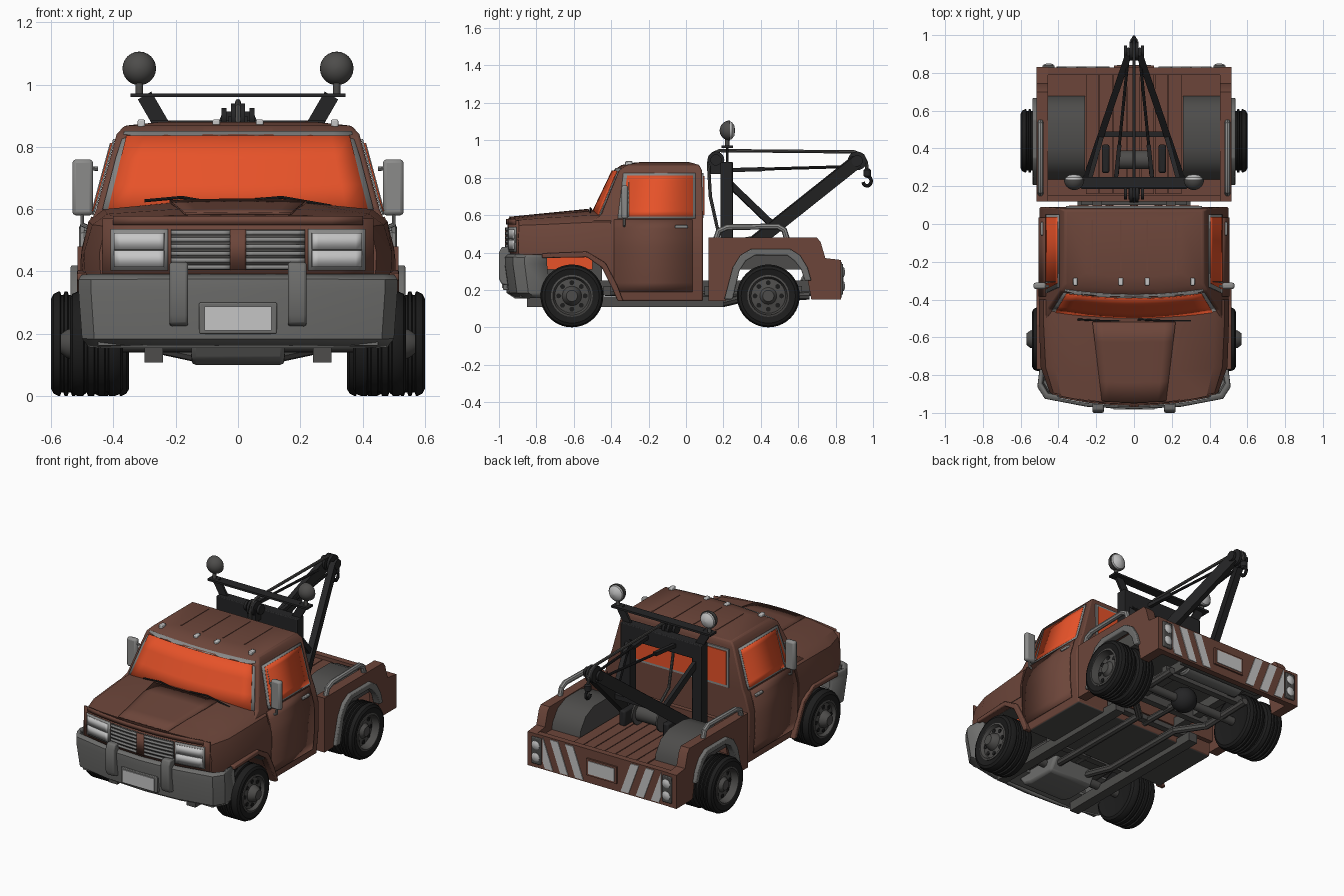
import bpy, bmesh, math
from mathutils import Vector, Matrix

if "Cube" in bpy.data.objects:
    bpy.data.objects.remove(bpy.data.objects["Cube"])


def mat(name, r, g, b):
    m = bpy.data.materials.new(name)
    m.diffuse_color = (r, g, b, 1)
    m.use_nodes = True
    m.node_tree.nodes["Principled BSDF"].inputs["Base Color"].default_value = m.diffuse_color
    return m


BROWN = mat("brown paint", .150, .060, .042)
GLASS = mat("orange glass", .80, .085, .022)
GREY = mat("bumper grey", .155, .155, .15)
TRIM = mat("light grey trim", .26, .26, .255)
WHITE = mat("off white", .56, .56, .56)
TYRE = mat("tyre black", .012, .012, .012)
BLACK = mat("crane black", .018, .018, .019)
DARK = mat("dark grey", .075, .073, .07)


def finish(name, bm, m, mirror=False, bevel=0, under=None, solid=0):
    bmesh.ops.recalc_face_normals(bm, faces=bm.faces[:])
    me = bpy.data.meshes.new(name)
    me.materials.append(m)
    if under:                                   # downward faces get the second colour
        me.materials.append(under)
        for f in bm.faces:
            f.material_index = int(f.normal.z < -.45)
    bm.to_mesh(me)
    bm.free()
    me.shade_smooth()
    me.set_sharp_from_angle(angle=math.radians(32))
    ob = bpy.data.objects.new(name, me)
    bpy.context.collection.objects.link(ob)
    if solid:
        s = ob.modifiers.new("thickness", 'SOLIDIFY')
        s.thickness, s.offset = solid, 0
    if bevel:
        b = ob.modifiers.new("bevel", 'BEVEL')
        b.width, b.segments, b.limit_method = bevel, 2, 'ANGLE'
    if mirror:
        ob.modifiers.new("mirror", 'MIRROR').use_clip = False
    return ob


def loft(name, rings, m, **k):
    bm = bmesh.new()
    vs = [[bm.verts.new(p) for p in r] for r in rings]
    n = len(vs[0])
    for a, b in zip(vs, vs[1:]):
        for i in range(n):
            bm.faces.new((a[i], a[(i + 1) % n], b[(i + 1) % n], b[i]))
    bm.faces.new(vs[0][::-1])
    bm.faces.new(vs[-1])
    return finish(name, bm, m, **k)


def prism(name, prof, x0, x1, m, **k):          # (y, z) profile pulled along x
    return loft(name, [[(x, y, z) for y, z in prof] for x in (x0, x1)], m, **k)


def box(name, x0, x1, y0, y1, z0, z1, m, **k):
    return prism(name, [(y0, z0), (y1, z0), (y1, z1), (y0, z1)], x0, x1, m, **k)


def beam(name, p, q, w, h, m, **k):
    p, q = Vector(p), Vector(q)
    bm = bmesh.new()
    M = Matrix.Translation((p + q) / 2) @ (q - p).to_track_quat('Y', 'Z').to_matrix().to_4x4()
    bmesh.ops.create_cube(bm, size=1, matrix=M @ Matrix.Diagonal((w, (q - p).length, h, 1)))
    return finish(name, bm, m, **k)


def lathe(name, prof, c, axis, m, seg=32, **k):  # (radius, height) profile about an axis
    def pt(r, h, a):
        u, v = r * math.cos(a), r * math.sin(a)
        return Vector(c) + Vector({'X': (h, u, v), 'Y': (u, h, v), 'Z': (u, v, h)}[axis])
    return loft(name, [[pt(r, h, math.tau * i / seg) for i in range(seg)] for r, h in prof], m, **k)


def tube(name, pts, r, m, mirror=False):
    cu = bpy.data.curves.new(name, 'CURVE')
    cu.dimensions, cu.bevel_depth, cu.bevel_resolution, cu.use_fill_caps = '3D', r, 2, True
    sp = cu.splines.new('POLY')
    sp.points.add(len(pts) - 1)
    for s, p in zip(sp.points, pts):
        s.co = (*p, 1)
    tmp = bpy.data.objects.new("tmp", cu)
    bpy.context.collection.objects.link(tmp)
    me = bpy.data.meshes.new_from_object(tmp.evaluated_get(bpy.context.evaluated_depsgraph_get()))
    bpy.data.objects.remove(tmp)
    bm = bmesh.new()
    bm.from_mesh(me)
    return finish(name, bm, m, mirror=mirror)


def patch(name, f, nu, nv, m, t=.006, **k):      # thin plate following a surface f(u, v)
    bm = bmesh.new()
    g = [[bm.verts.new(f(i / nu, j / nv)) for i in range(nu + 1)] for j in range(nv + 1)]
    for a, b in zip(g, g[1:]):
        for i in range(nu):
            bm.faces.new((a[i], a[i + 1], b[i + 1], b[i]))
    return finish(name, bm, m, solid=t, **k)


def mix(a, b, t):
    return a + (b - a) * t


# Cab: stacked rings (z, half width, front y, back y, bow of the front)
CAB = [(.14, .485, -.35, .09, 0), (.20, .49, -.385, .09, 0), (.29, .498, -.43, .09, 0),
       (.35, .50, -.48, .09, 0), (.385, .50, -.53, .09, 0), (.46, .50, -.53, .09, 0),
       (.56, .472, -.53, .09, 0), (.60, .455, -.50, .09, .05), (.84, .39, -.385, .085, .03),
       (.868, .365, -.345, .07, .03), (.88, .25, -.28, .03, .02)]


def cab_at(z):
    for a, b in zip(CAB, CAB[1:]):
        if z <= b[0]:
            return [mix(p, q, (z - a[0]) / (b[0] - a[0])) for p, q in zip(a, b)][1:]


loft("cab", [[(u * w, yf + bow * u * u, z) for u in (-1, -.6, -.3, 0, .3, .6, 1)] + [(w, yb, z), (-w, yb, z)]
             for z, w, yf, yb, bow in CAB], BROWN, under=DARK, bevel=.008)


def screen(name, z0, z1, s, e, m):
    def f(u, v):
        z = mix(z0, z1, v)
        w, yf, yb, bow = cab_at(z)
        u = (2 * u - 1) * s
        return (u * w, yf + bow * u * u - e, z)
    patch(name, f, 12, 3, m)


def side(name, y0, y1, z0, z1, e, m, lean=0):
    def f(u, v):
        z = mix(z0, z1, v)
        return (cab_at(z)[0] + e, mix(y0 + lean * v, y1, u), z)
    patch(name, f, 1, 8, m, mirror=True)


screen("windscreen_frame", .60, .85, .955, .004, TRIM)
screen("windscreen", .60, .836, .915, .008, GLASS)
side("door_panel", -.385, .035, .19, .575, .003, BROWN)
side("side_window_frame", -.365, .05, .582, .825, .004, TRIM, .03)
side("side_window", -.345, .037, .593, .812, .008, GLASS, .03)
box("rear_window_frame", -.36, .36, .08, .094, .585, .825, TRIM)
box("rear_window", -.345, .345, .08, .099, .6, .81, GLASS)
side("window_bar", -.315, -.305, .593, .812, .011, TRIM, .01)
box("door_handle", .475, .495, -.06, .01, .53, .546, TRIM, mirror=True, bevel=.004)
for x in (-.22, -.07, .07, .22):
    box("roof_rib", x - .004, x + .004, -.25, .02, .87, .883, BROWN)
for x in (-.31, -.07, .07, .31):
    box("roof_light", x - .012, x + .012, -.325, -.285, .862, .888, WHITE, bevel=.005)
for x in (-.3, .02):
    tube("wiper", [(x + .28, -.512, .61), (x + .12, -.512, .638), (x, -.505, .627)], .005, BLACK)
tube("mirror_bracket", [(.45, -.33, .73), (.50, -.33, .73), (.50, -.33, .55), (.465, -.33, .535)], .007, TRIM, True)
box("door_mirror", .465, .532, -.345, -.31, .58, .76, TRIM, mirror=True, bevel=.012)

# Nose: half sections (x, z) along y, front bowed by k
NOSE = [(-.95, .28, [(0, .36), (.2, .36), (.44, .36), (.445, .46), (.425, .545), (.385, .572), (.2, .58), (0, .583)]),
        (-.78, .10, [(0, .37), (.2, .37), (.49, .37), (.495, .46), (.468, .55), (.42, .585), (.2, .60), (0, .603)]),
        (-.50, 0, [(0, .38), (.2, .38), (.503, .38), (.503, .46), (.48, .562), (.43, .60), (.2, .622), (0, .627)]),
        (-.40, 0, [(0, .38), (.2, .38), (.503, .38), (.503, .46), (.48, .562), (.43, .60), (.2, .622), (0, .627)])]
loft("nose", [[(x, y + k * x * x, z) for x, z in h + [(-x, z) for x, z in h[-2:0:-1]]] for y, k, h in NOSE],
     BROWN, under=DARK)


def fascia(name, x0, x1, z0, z1, e, m, mirror=True):
    def f(u, v):
        x = mix(x0, x1, u)
        return (x, -.95 + .28 * x * x - e, mix(z0, z1, v))
    patch(name, f, 8, 1, m, mirror=mirror, t=.008)


def hood(u, v):
    x, y = (2 * u - 1) * mix(.17, .22, v), mix(-.945, -.52, v)
    return (x, y + .28 * x * x * (1 - v), .587 + (y + .95) * .1 - .1 * x * x)


patch("hood_centre", hood, 8, 4, BROWN, t=.008)
fascia("front_panel", -.435, .435, .365, .57, 0, BROWN, False)
fascia("hood_lip", -.40, .40, .55, .578, .008, BROWN, False)
fascia("grille_back", -.215, .215, .405, .535, .005, DARK, False)
fascia("grille_glow", -.08, .08, .452, .46, .007, GLASS, False)
for i in range(6):
    fascia("grille_slat", .025, .215, .407 + .022 * i, .421 + .022 * i, .013, TRIM)
fascia("grille_divider", -.025, .025, .405, .535, .014, BROWN, False)
fascia("headlight_bezel", .225, .408, .403, .537, .008, TRIM)
for z in (.415, .471):
    fascia("headlight", .237, .398, z, z + .053, .014, WHITE)
prism("front_arch_flare", [(-.365, .14), (-.40, .22), (-.45, .32), (-.53, .375), (-.77, .37), (-.77, .395),
      (-.53, .405), (-.43, .345), (-.37, .23), (-.335, .14)], .47, .517, BROWN, mirror=True, bevel=.006)
box("engine_bay", -.36, .36, -.8, -.5, .31, .4, GLASS, under=DARK)

# Bumper: bowed shell with overriders and plate
path = [(.485, -.745), (.50, -.86), (.465, -.915), (.25, -.955), (0, -.968)]
path += [(-x, y) for x, y in path[-2::-1]]
lev = [(.165, .06), (.19, .02), (.34, 0), (.37, 0), (.383, .015)]
patch("front_bumper", lambda u, v: (path[round(u * 8)][0] * (1 - lev[round(v * 4)][1]),
      path[round(u * 8)][1] + lev[round(v * 4)][1], lev[round(v * 4)][0]), 8, 4, GREY, t=.025)
box("bumper_pan", -.45, .45, -.89, -.74, .163, .18, GREY)
box("bumper_shelf", -.45, .45, -.9, -.78, .355, .375, GREY)
prism("overrider", [(-.93, .22), (-.985, .23), (-1, .26), (-1, .40), (-.985, .43), (-.93, .43)],
      .16, .22, GREY, mirror=True, bevel=.008)
box("front_plate_frame", -.125, .125, -.978, -.95, .20, .30, GREY, bevel=.004)
box("front_plate", -.108, .108, -.983, -.95, .21, .287, WHITE)


# Wheels
def tyre(name, x0, x1, y, d):
    prof = [(.105, x0 + .01), (.145, x0), (.16, x0 + .008), (.168, x0 + .025)]
    for t in (.3, .5, .7):
        g = mix(x0, x1, t)
        prof += [(.168, g - .007), (.157, g - .004), (.157, g + .004), (.168, g + .007)]
    prof += [(.168, x1 - .025), (.16, x1 - .008), (.145, x1), (.11, x1 - .008), (.105, x1 - d - .01)]
    lathe(name, prof, (0, y, .168), 'X', TYRE, 40, mirror=True)


def rim(y, xo, d, hub):
    lathe("wheel_rim", [(.112, -d - .02), (.112, -.003), (.102, 0), (.092, -d), (.052, -d + .008), (.045, hub - .02),
          (.03, hub), (.001, hub)], (xo, y, .168), 'X', DARK, 32, mirror=True)
    for i in range(8):
        a = math.tau * i / 8
        lathe("rim_hole", [(.013, -d - .01), (.013, -d + .008)],
              (xo, y + .071 * math.cos(a), .168 + .071 * math.sin(a)), 'X', TYRE, 12, mirror=True)


tyre("front_tyre", .37, .54, -.61, .02)
rim(-.61, .54, .02, .03)
tyre("rear_inner_tyre", .35, .47, .44, .02)
tyre("rear_outer_tyre", .48, .60, .44, .045)
rim(.44, .60, .045, -.015)

# Bed: sides, floor, wheel humps, arches and rails
prism("bed_side", [(.12, .14), (.21, .14), (.26, .31), (.35, .40), (.55, .40), (.64, .31), (.67, .15), (.83, .15),
      (.83, .36), (.745, .37), (.72, .455), (.70, .48), (.12, .48)], .455, .515, BROWN, mirror=True)
box("bed_front_wall", -.46, .46, .12, .15, .2, .40, BROWN)
box("bed_floor", -.46, .46, .13, .80, .31, .33, BROWN, under=DARK)
for i in range(7):
    box("floor_plank", -.255 + i * .073, -.187 + i * .073, .16, .79, .325, .338, BROWN)
prism("wheel_hump", [(.23, .31), (.26, .40), (.33, .46), (.40, .475), (.54, .475), (.62, .44), (.67, .37), (.68, .31)],
      .26, .465, DARK, mirror=True)
prism("rear_arch_trim", [(.205, .15), (.25, .32), (.29, .385), (.35, .42), (.555, .42), (.61, .385), (.65, .32),
      (.67, .25), (.635, .25), (.615, .31), (.58, .355), (.54, .385), (.37, .385), (.32, .355), (.285, .30),
      (.25, .15)], .49, .537, GREY, mirror=True, bevel=.006)
tube("bed_rail", [(.495, .16, .47), (.495, .175, .515), (.495, .22, .535), (.495, .49, .54), (.495, .525, .52),
     (.495, .54, .47)], .016, TRIM, True)
box("tail_panel", -.5, .5, .79, .828, .15, .36, BROWN)
for x in (.13, .235, .34):                       # hazard stripes slanting outward
    loft("hazard_stripe", [[(x, y, .16), (x + .055, y, .16), (x + .125, y, .35), (x + .07, y, .35)]
         for y in (.82, .833)], WHITE, mirror=True) if x < .3 else \
        loft("hazard_stripe", [[(x, y, .16), (x + .055, y, .16), (x + .07, y, .2), (x + .07, y, .35)]
             for y in (.82, .833)], WHITE, mirror=True)
box("rear_plate_frame", -.105, .105, .82, .838, .20, .305, BROWN)
box("rear_plate", -.09, .09, .82, .842, .212, .293, WHITE)
box("tail_light_panel", .42, .485, .82, .84, .175, .34, DARK, mirror=True, bevel=.005)
for z in (.22, .295):
    lathe("tail_light", [(.027, .82), (.027, .843), (.018, .848), (.001, .85)], (.452, 0, z), 'Y', WHITE, 16, mirror=True)

# Crane mast, light bar and lamps
box("mast_post", .215, .28, .185, .25, .33, .88, BLACK, mirror=True, bevel=.005)
box("mast_beam", -.28, .28, .185, .25, .79, .885, BLACK, bevel=.005)
beam("light_strut", (.245, .22, .87), (.30, .22, .965), .014, .05, BLACK, mirror=True)
box("light_bar", -.345, .345, .19, .25, .96, .972, BLACK)
lathe("lamp_stem", [(.012, .965), (.012, 1.01)], (.317, .22, 0), 'Z', DARK, 12, mirror=True)
lathe("lamp_shell", [(max(.001, .054 * math.sin(i * math.pi / 16)), .235 - .055 * math.cos(i * math.pi / 16))
      for i in range(9)], (.317, 0, 1.052), 'Y', DARK, 24, mirror=True)
lathe("lamp_lens", [(.049, .232), (.046, .245), (.028, .258), (.001, .263)], (.317, 0, 1.052), 'Y', WHITE, 24, mirror=True)

# Boom, braces, cables, pulleys and hook
beam("boom_arm", (.25, .25, .36), (.025, .91, .885), .035, .07, BLACK, mirror=True)
beam("boom_brace", (.24, .22, .78), (.17, .47, .54), .025, .035, BLACK, mirror=True)
box("boom_cross_tie", -.17, .17, .46, .49, .53, .56, BLACK)
tube("stay_rod", [(.10, .2, .84), (.03, .89, .86)], .008, BLACK, True)
beam("stay_tensioner", (.095, .25, .841), (.077, .42, .846), .022, .022, BLACK, mirror=True)
for x in (-.045, -.015, .015, .045):
    lathe("boom_pulley", [(.03 + .02 * (abs(x) < .02), -.008), (.03 + .02 * (abs(x) < .02), .008)],
          (x, .915, .89), 'X', BLACK, 20)
    lathe("mast_pulley", [(.03 + .015 * (abs(x) < .02), -.008), (.03 + .015 * (abs(x) < .02), .008)],
          (x, .16, .895), 'X', BLACK, 20)
box("mast_pulley_bracket", -.03, .03, .13, .2, .82, .9, BLACK)
tube("winch_cable", [(0, .30, .42), (0, .17, .52), (0, .13, .70), (0, .12, .88), (0, .145, .93), (0, .18, .945),
     (0, .90, .938), (0, .945, .92), (0, .965, .88), (0, .968, .83)], .009, DARK)
lathe("hook_swivel", [(.012, .80), (.02, .81), (.02, .84), (.01, .85)], (0, .97, 0), 'Z', BLACK, 12)
tube("hook", [(0, .968 + .022 * math.sin(a), .782 + .026 * math.cos(a)) for a in
     [i * .45 for i in range(11)]], .0095, BLACK)
lathe("winch_drum", [(.075, -.09), (.075, -.08), (.05, -.078), (.05, .078), (.075, .08), (.075, .09)],
      (0, .34, .41), 'X', DARK, 24)
box("winch_bracket", .13, .17, .27, .42, .33, .43, BLACK, mirror=True, bevel=.01)

# Chassis and running gear
box("sill_rail", .24, .30, -.85, .2, .108, .165, DARK, mirror=True)
box("frame_rail", .17, .22, -.8, .79, .19, .25, DARK, mirror=True)
for y in (-.78, -.42, -.15, .12, .30, .60, .76):
    box("cross_member", -.28, .28, y - .02, y + .02, .17, .22, DARK)
for y in (-.61, .44):
    lathe("axle", [(.025, -.42), (.025, .42)], (0, y, .168), 'X', DARK, 16)
lathe("differential", [(max(.002, .075 * math.sin(i * math.pi / 10)), -.075 * math.cos(i * math.pi / 10))
      for i in range(11)], (0, .44, .175), 'X', BLACK, 20)
tube("drive_shaft", [(0, -.5, .19), (0, .40, .175)], .02, DARK)
prism("oil_pan", [(-.84, .17), (-.80, .115), (-.74, .10), (-.56, .10), (-.5, .2), (-.84, .2)], -.15, .15, GREY, bevel=.03)
box("engine_block", -.16, .16, -.82, -.45, .18, .37, DARK)
tube("exhaust_pipe", [(.1, -.55, .16), (.13, -.35, .13), (.13, .2, .13), (.27, .32, .16), (.27, .66, .17)], .022, DARK, True)
lathe("fuel_tank", [(.06, -.2), (.07, -.19), (.07, .19), (.06, .2)], (0, .68, .235), 'X', GREY, 24)
